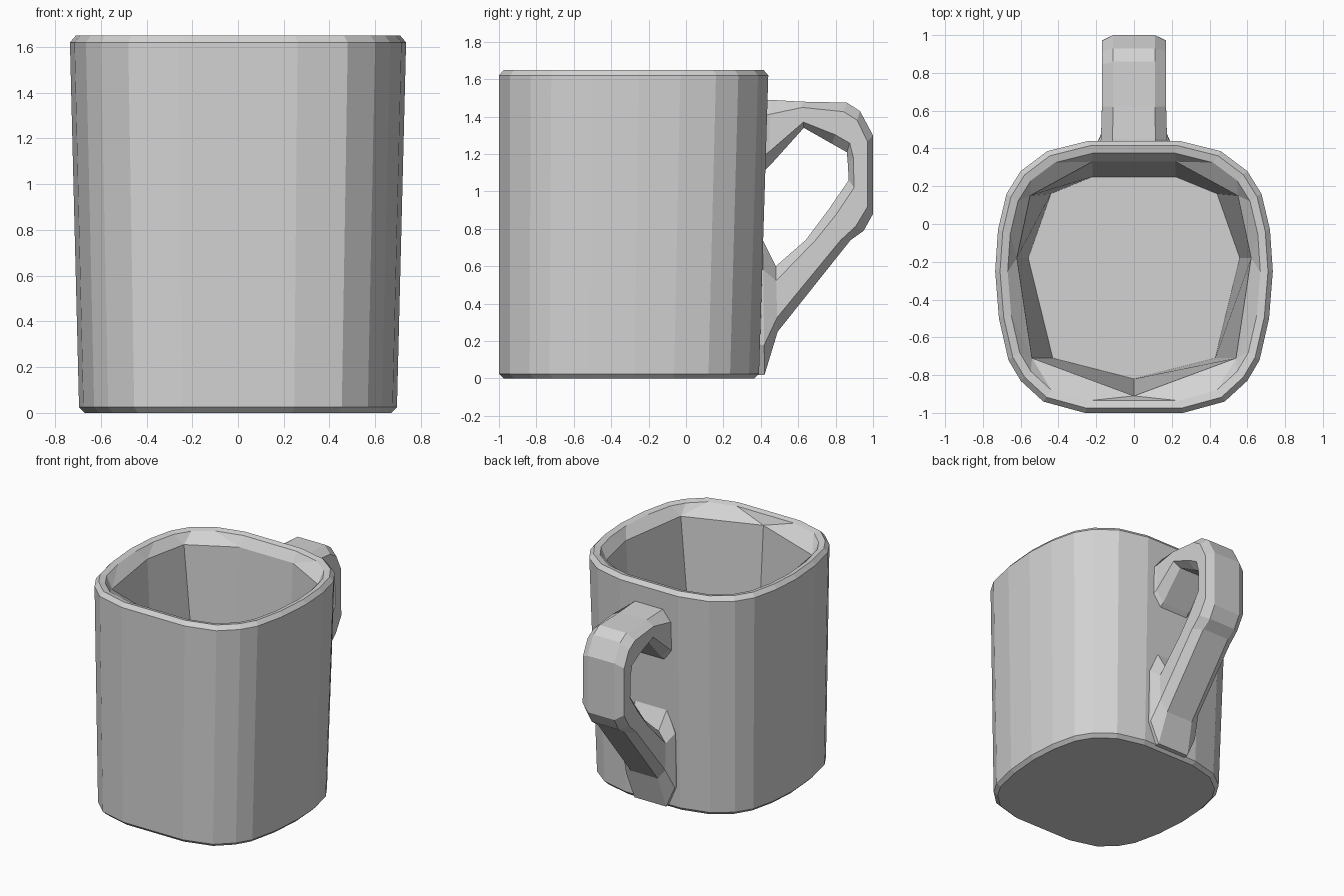
import bpy, bmesh

if "Cube" in bpy.data.objects:
    bpy.data.objects.remove(bpy.data.objects["Cube"], do_unlink=True)

grey = bpy.data.materials.new("light grey")
grey.use_nodes = True
colour = (0.65, 0.65, 0.65, 1)
grey.diffuse_color = colour
grey.node_tree.nodes["Principled BSDF"].inputs["Base Color"].default_value = colour


def mirrored(half):
    """Close a half outline (back to front) across x = 0."""
    return half + [(-x, y) for x, y in reversed(half) if x > 0]


def add_ring(bm, points):
    return [bm.verts.new(p) for p in points]


def join_rings(bm, a, b):
    """Skin two rings of equal length; repeated corners become triangles."""
    n = len(a)
    for i in range(n):
        j = (i + 1) % n
        bm.faces.new(dict.fromkeys((a[i], a[j], b[j], b[i])))


def finish(bm, name):
    bmesh.ops.recalc_face_normals(bm, faces=bm.faces[:])
    mesh = bpy.data.meshes.new(name)
    bm.to_mesh(mesh)
    bm.free()
    mesh.materials.append(grey)
    obj = bpy.data.objects.new(name, mesh)
    bpy.context.collection.objects.link(obj)


# Cup body: squarish rounded outside, chamfered foot and rim
outline = mirrored([(0.24, 0.44), (0.46, 0.385), (0.6, 0.28), (0.675, 0.16),
                    (0.72, -0.03), (0.735, -0.25), (0.715, -0.5),
                    (0.665, -0.72), (0.6, -0.83), (0.48, -0.94), (0.26, -1.0)])
bm = bmesh.new()
middle = -0.28


def outer_ring(z, inset):
    rise = min(z / 1.62, 1)
    taper = 0.945 + 0.055 * rise
    depth = 0.965 + 0.035 * rise
    pts = []
    for x, y in outline:
        y = -1 + (y + 1) * depth
        pts.append((x * taper * inset, middle + (y - middle) * inset, z))
    return add_ring(bm, pts)


levels = [(0, 0.965), (0.025, 1), (1.62, 1), (1.65, 0.965), (1.64, 0.91)]
rings = [outer_ring(z, inset) for z, inset in levels]
for a, b in zip(rings, rings[1:]):
    join_rings(bm, a, b)
bm.faces.new(rings[0])

# Hollow inside: coarse nine-sided well
mouth = mirrored([(0.22, 0.33), (0.55, 0.15), (0.62, -0.18),
                  (0.54, -0.71), (0, -0.91)])
floor = mirrored([(0.22, 0.25), (0.44, 0.16), (0.56, -0.18),
                  (0.43, -0.71), (0, -0.82)])
lip = add_ring(bm, [(x, y, 1.57) for x, y in mouth])
base = add_ring(bm, [(x, y, 0.3) for x, y in floor])
join_rings(bm, lip, base)
bm.faces.new(base)

# Sloping inner rim: each rim corner meets its nearest well corner
nearest = [min(lip, key=lambda c: (c.co - v.co).length) for v in rings[-1]]
join_rings(bm, rings[-1], nearest)
finish(bm, "cup_body")

# Handle: stations of outer (y, z), inner (y, z) and half width
stations = [
    ((0.38, 1.49), (0.38, 1.07), 0.19),
    ((0.45, 1.49), (0.45, 1.14), 0.175),
    ((0.62, 1.48), (0.63, 1.34), 0.17),
    ((0.86, 1.475), (0.78, 1.255), 0.17),
    ((0.93, 1.43), (0.86, 1.21), 0.17),
    ((1.0, 1.3), (0.865, 1.15), 0.17),
    ((1.0, 0.88), (0.87, 1.06), 0.17),
    ((0.95, 0.79), (0.76, 0.9), 0.17),
    ((0.88, 0.74), (0.64, 0.74), 0.17),
    ((0.49, 0.25), (0.48, 0.6), 0.17),
    ((0.42, 0.02), (0.41, 0.74), 0.2),
    ((0.35, 0.02), (0.35, 0.76), 0.2),
]
section = [(0.65, 0), (1, 0.22), (1, 0.78), (0.65, 1)]
section += [(-w, t) for w, t in reversed(section)]
bm = bmesh.new()
loops = []
for (oy, oz), (iy, iz), half in stations:
    loops.append(add_ring(bm, [(w * half, oy + (iy - oy) * t, oz + (iz - oz) * t)
                               for w, t in section]))
for a, b in zip(loops, loops[1:]):
    join_rings(bm, a, b)
bm.faces.new(loops[0])
bm.faces.new(loops[-1])
finish(bm, "handle")
